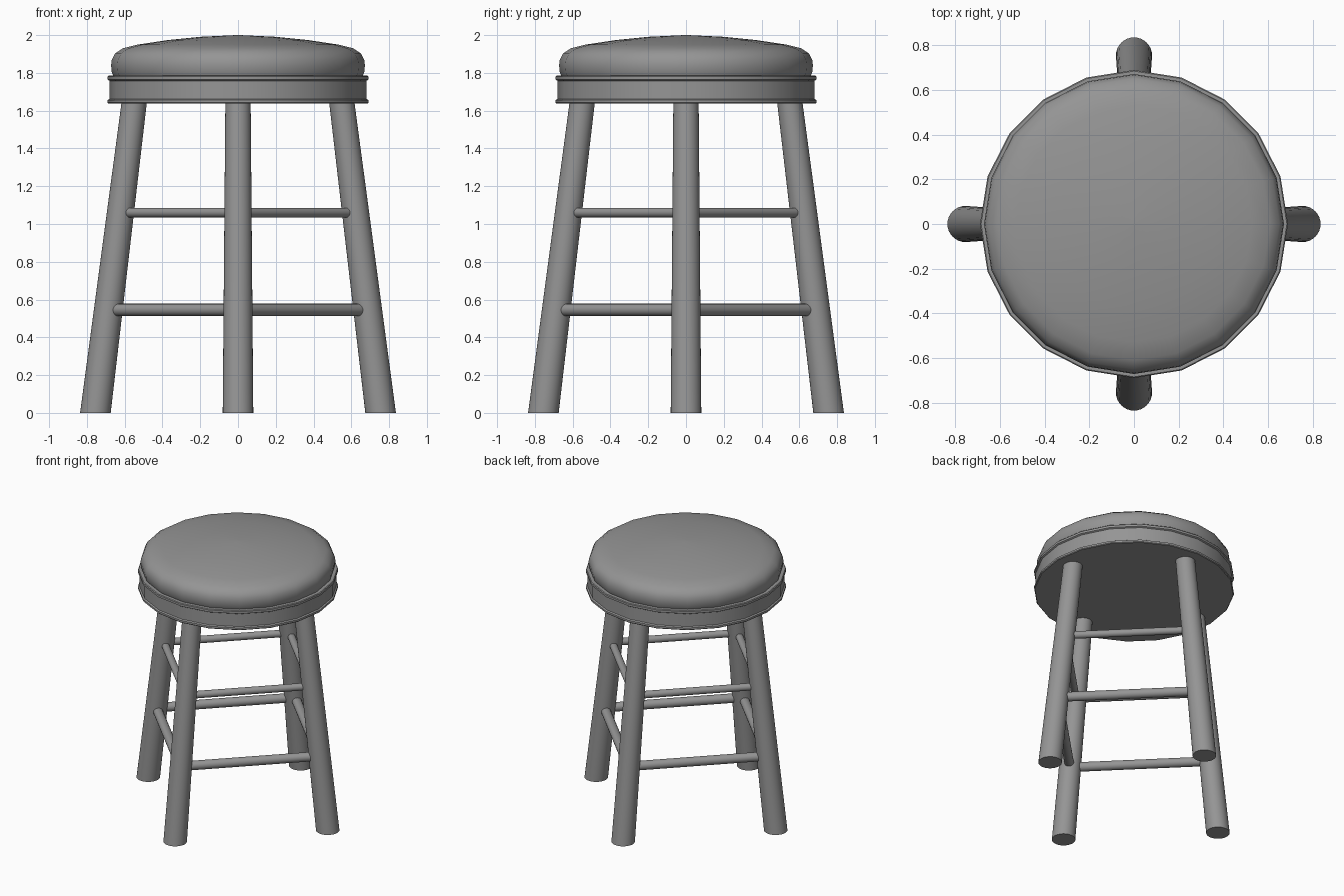
import bpy, bmesh
from math import cos, sin, pi, radians
from mathutils import Vector

cube = bpy.data.objects.get("Cube")
if cube:
    bpy.data.objects.remove(cube)

grey = bpy.data.materials.new("plain grey")
grey.use_nodes = True
grey.diffuse_color = (0.3, 0.3, 0.3, 1)
grey.node_tree.nodes["Principled BSDF"].inputs["Base Color"].default_value = (0.3, 0.3, 0.3, 1)


def loft(name, rings, sides, axes=(Vector((1, 0, 0)), Vector((0, 1, 0))), angle=35):
    """Skin circular rings (centre, radius) and cap both ends."""
    u, v = axes
    bm = bmesh.new()
    loops = []
    for centre, r in rings:
        c = Vector(centre)
        loops.append([bm.verts.new(c + r * (u * cos(2 * pi * i / sides) + v * sin(2 * pi * i / sides)))
                      for i in range(sides)])
    for a, b in zip(loops, loops[1:]):
        for i in range(sides):
            j = (i + 1) % sides
            bm.faces.new((a[i], a[j], b[j], b[i]))
    bm.faces.new(loops[0][::-1])
    bm.faces.new(loops[-1])
    bmesh.ops.recalc_face_normals(bm, faces=bm.faces)
    mesh = bpy.data.meshes.new(name)
    bm.to_mesh(mesh)
    bm.free()
    mesh.materials.append(grey)
    obj = bpy.data.objects.new(name, mesh)
    bpy.context.collection.objects.link(obj)
    bpy.ops.object.select_all(action='DESELECT')
    obj.select_set(True)
    bpy.context.view_layer.objects.active = obj
    bpy.ops.object.shade_smooth_by_angle(angle=radians(angle))
    return obj


def turned(name, profile, angle):
    return loft(name, [((0, 0, z), r) for r, z in profile], 20, angle=angle)


# Seat: banded base with two thin lips, and a domed cushion
turned("seat_base", [(0.685, 1.637), (0.69, 1.642), (0.69, 1.656), (0.68, 1.662), (0.68, 1.758),
                     (0.69, 1.764), (0.69, 1.78), (0.685, 1.785), (0.65, 1.785)], 30)
turned("seat_cushion", [(0.655, 1.775), (0.668, 1.8), (0.672, 1.84), (0.668, 1.87), (0.652, 1.902),
                        (0.61, 1.93), (0.53, 1.95), (0.37, 1.974), (0.2, 1.991), (0.01, 2.0)], 50)

# Four splayed legs with level ends
directions = [Vector((0, -1, 0)), Vector((1, 0, 0)), Vector((0, 1, 0)), Vector((-1, 0, 0))]
names = ["front", "left", "back", "right"]


def leg_centre(d, z):
    return d * (0.755 - 0.125 * z) + Vector((0, 0, z))


for name, d in zip(names, directions):
    loft(name + "_leg", [(leg_centre(d, 0), 0.081), (leg_centre(d, 1.645), 0.067)], 32)

# Two tiers of round rungs joining neighbouring legs
for tier, z, r in (("lower", 0.545, 0.033), ("upper", 1.06, 0.026)):
    for i, d in enumerate(directions):
        a, b = leg_centre(d, z), leg_centre(directions[(i + 1) % 4], z)
        up = Vector((0, 0, 1))
        side = (b - a).normalized().cross(up)
        loft(f"{tier}_rung_{names[i]}_{names[(i + 1) % 4]}", [(a, r), (b, r)], 20, (side, up))
